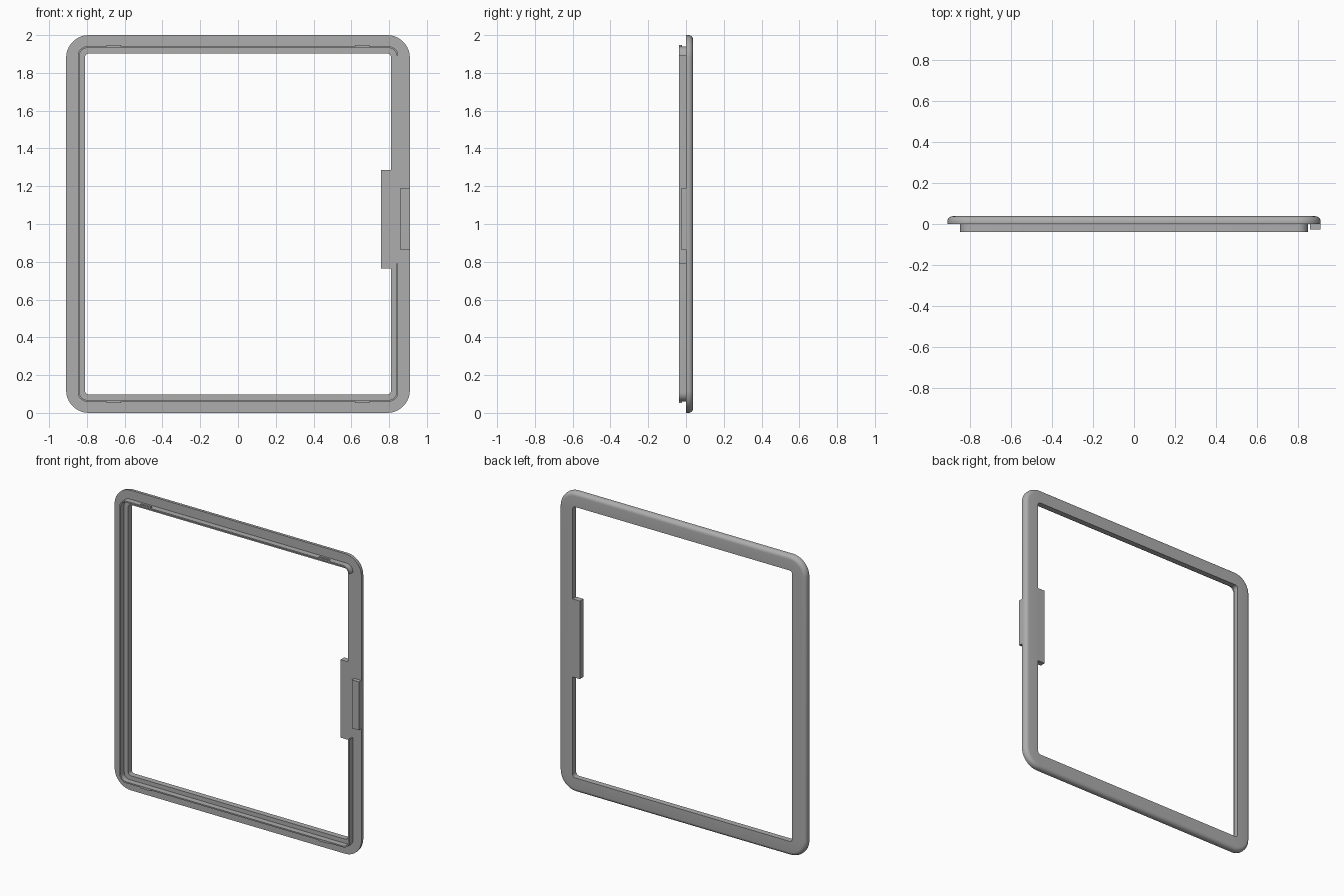
import bpy, bmesh
from math import sin, cos, pi

if "Cube" in bpy.data.objects:
    bpy.data.objects.remove(bpy.data.objects["Cube"])

grey = bpy.data.materials.new("mid grey")
grey.use_nodes = True
COLOUR = (0.42, 0.42, 0.42, 1)
grey.diffuse_color = COLOUR
grey.node_tree.nodes["Principled BSDF"].inputs["Base Color"].default_value = COLOUR

MID_Z = 1.0
BACK = 0.038
LIP_FRONT = -0.038


def rounded_rect(half_x, half_z, radius, steps=10):
    """Outline from the bottom right corner, clockwise from the front, to the top right."""
    points = []
    for corner, (sx, sz) in enumerate([(1, -1), (-1, -1), (-1, 1), (1, 1)]):
        cx, cz = sx * (half_x - radius), MID_Z + sz * (half_z - radius)
        for i in range(steps + 1):
            a = -pi / 2 * (corner + i / steps)
            points.append((cx + radius * cos(a), cz + radius * sin(a)))
    return points


def loft(name, loops, closed):
    """Skin a ring of (outline, y) loops; open outlines get end caps."""
    bm = bmesh.new()
    rows = [[bm.verts.new((x, y, z)) for x, z in outline] for outline, y in loops]
    n = len(rows[0])
    for k, row in enumerate(rows):
        nxt = rows[(k + 1) % len(rows)]
        for i in range(n if closed else n - 1):
            j = (i + 1) % n
            bm.faces.new((row[i], row[j], nxt[j], nxt[i]))
    if not closed:
        bm.faces.new([r[0] for r in rows])
        bm.faces.new([r[-1] for r in rows])
    return finish(name, bm)


def box(name, xs, ys, zs):
    bm = bmesh.new()
    bmesh.ops.create_cube(bm, size=1)
    for v in bm.verts:
        v.co = [lo + (c + 0.5) * (hi - lo) for c, (lo, hi) in zip(v.co, (xs, ys, zs))]
    return finish(name, bm)


def finish(name, bm):
    bmesh.ops.recalc_face_normals(bm, faces=bm.faces)
    mesh = bpy.data.meshes.new(name)
    bm.to_mesh(mesh)
    bm.free()
    mesh.materials.append(grey)
    obj = bpy.data.objects.new(name, mesh)
    bpy.context.collection.objects.link(obj)
    return obj


# Main frame: square front edge, rounded back edge, plain opening
HALF_X, HALF_Z, CORNER, FILLET, SEGS = 0.91, 1.0, 0.12, 0.026, 6
loops = [(rounded_rect(HALF_X, HALF_Z, CORNER), 0)]
for s in range(SEGS + 1):
    a = pi / 2 * s / SEGS
    inset = FILLET * (1 - cos(a))
    loops.append((rounded_rect(HALF_X - inset, HALF_Z - inset, CORNER - inset),
                  BACK - FILLET + FILLET * sin(a)))
opening = rounded_rect(0.81, 0.903, 0.02)
loops += [(opening, BACK), (opening, 0)]
frame = loft("frame", loops, True)

# Thin lip on the front, left out along the upper right side
LIP_X, LIP_Z, LIP_R, THICK, LIP_END = 0.848, 0.94, 0.048, 0.009, 0.79
outer = [(LIP_X, LIP_END)] + rounded_rect(LIP_X, LIP_Z, LIP_R)
inner = [(LIP_X - THICK, LIP_END)] + rounded_rect(LIP_X - THICK, LIP_Z - THICK, LIP_R - THICK)
lip = loft("front_lip", [(outer, 0), (outer, LIP_FRONT), (inner, LIP_FRONT), (inner, 0)], False)

# Latch plate, flush with the frame, and the raised finger tab
box("latch_plate", (0.757, 0.81), (0, BACK), (0.765, 1.285))
box("finger_tab", (0.858, 0.91), (-0.026, 0), (0.865, 1.187))

# Snap ridges on the top and bottom of the lip
for side, sx in (("left", 1), ("right", -1)):
    for level, sz in (("top", 1), ("bottom", -1)):
        xs = sorted((sx * 0.62, sx * 0.695))
        zs = sorted(MID_Z + sz * d for d in (LIP_Z - 0.002, LIP_Z + 0.007))
        box(f"snap_ridge_{level}_{side}", xs, (LIP_FRONT + 0.002, -0.022), zs)

# Smooth the curved parts, keeping their edges sharp
bpy.ops.object.select_all(action="DESELECT")
for obj in (frame, lip):
    obj.select_set(True)
bpy.context.view_layer.objects.active = frame
bpy.ops.object.shade_smooth_by_angle()
